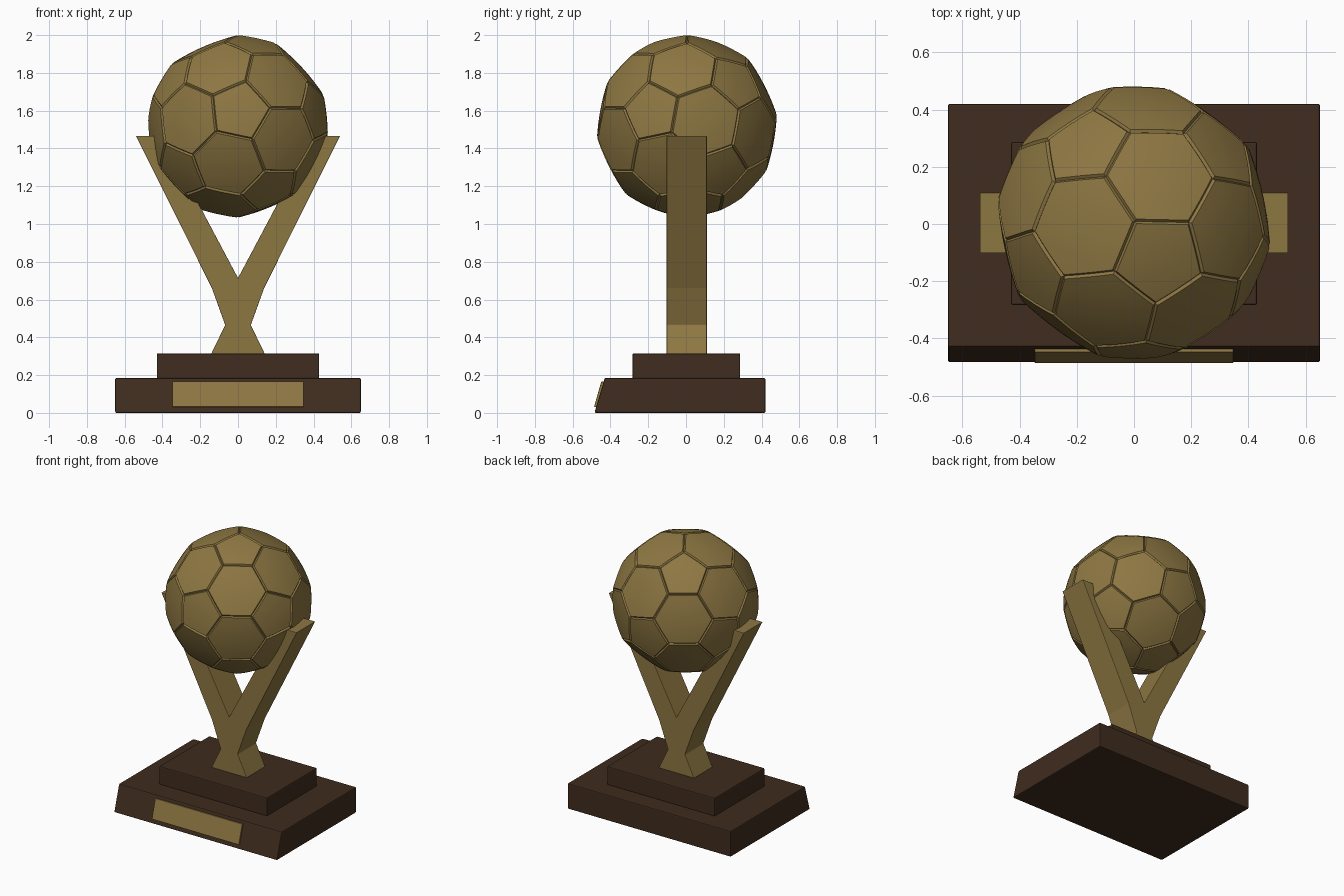
import bpy, bmesh, math
from mathutils import Vector

if "Cube" in bpy.data.objects:
    bpy.data.objects.remove(bpy.data.objects["Cube"])


def material(name, rgb):
    m = bpy.data.materials.new(name)
    m.diffuse_color = (*rgb, 1)
    m.use_nodes = True
    m.node_tree.nodes["Principled BSDF"].inputs["Base Color"].default_value = m.diffuse_color
    return m


gold = material("gold", (0.27, 0.185, 0.055))
wood = material("dark_wood", (0.05, 0.025, 0.013))


def finish(name, bm, mat, bevel=0.0):
    bmesh.ops.recalc_face_normals(bm, faces=bm.faces[:])
    me = bpy.data.meshes.new(name)
    bm.to_mesh(me)
    bm.free()
    ob = bpy.data.objects.new(name, me)
    bpy.context.collection.objects.link(ob)
    me.materials.append(mat)
    if bevel:
        mod = ob.modifiers.new("soft_edges", 'BEVEL')
        mod.width, mod.segments = bevel, 2
    return ob


def prism(name, points, place, offset, mat, bevel=0.0):
    """Extrude a 2D profile, mapped into space by place, along offset."""
    bm = bmesh.new()
    face = bm.faces.new([bm.verts.new(place(a, b)) for a, b in points])
    ext = bmesh.ops.extrude_face_region(bm, geom=[face])
    verts = [g for g in ext["geom"] if isinstance(g, bmesh.types.BMVert)]
    bmesh.ops.translate(bm, verts=verts, vec=offset)
    return finish(name, bm, mat, bevel)


# Lower base with a sloping front, and the upper step (profiles in y, z)
prism("lower_base", [(-0.485, 0), (0.42, 0), (0.42, 0.185), (-0.43, 0.185)],
      lambda y, z: (-0.65, y, z), (1.3, 0, 0), wood, 0.007)
prism("upper_base", [(-0.283, 0.18), (0.287, 0.18), (0.287, 0.315), (-0.283, 0.315)],
      lambda y, z: (-0.43, y, z), (0.86, 0, 0), wood, 0.007)

# Blank plate on the sloping front
prism("plaque", [(-0.487, 0.032), (-0.44, 0.025), (-0.41, 0.16), (-0.448, 0.167)],
      lambda y, z: (-0.347, y, z), (0.694, 0, 0), gold, 0.003)

# Y-shaped stand (half profile in x, z, mirrored)
half = [(0.143, 0.31), (0.068, 0.465), (0.138, 0.66), (0.54, 1.467), (0.40, 1.467)]
profile = half + [(0, 0.714)] + [(-x, z) for x, z in reversed(half)]
prism("y_stand", profile, lambda x, z: (x, -0.102, z), (0, 0.212, 0), gold, 0.003)

# Ball: icosahedron directions, turned so one seam corner points straight up
R = 0.474
pole = Vector((0.195, -0.279, 0.940)).normalized()
up = Vector((0, 0.02, 1))
e2 = (up - up.dot(pole) * pole).normalized()
e3 = pole.cross(e2)
ico = [pole]
for k in range(5):
    a = math.radians(72 * k)
    ico.append((pole + 2 * (math.cos(a) * e2 + math.sin(a) * e3)) / math.sqrt(5))
ico += [-v for v in ico]

# Cut the corners at a third of each edge to get the 32 panels
bm = bmesh.new()
for p in ico:
    for q in ico:
        if 0.4 < p.dot(q) < 0.5:
            bm.verts.new((2 * p + q).normalized() * R)
bmesh.ops.convex_hull(bm, input=bm.verts[:])
bmesh.ops.dissolve_limit(bm, angle_limit=math.radians(2),
                         verts=bm.verts[:], edges=bm.edges[:])
bm.normal_update()
planes = []
for f in bm.faces:
    c = f.calc_center_median()
    planes.append(c / c.length_squared)
bmesh.ops.poke(bm, faces=bm.faces[:])
bmesh.ops.subdivide_edges(bm, edges=bm.edges[:], cuts=3, use_grid_fill=True)
panels = [[] for _ in planes]
for f in bm.faces:
    c = f.calc_center_median()
    panels[max(range(len(planes)), key=lambda i: planes[i].dot(c))].append(f)

# Slight bulge, then raise every panel above the seams
for v in bm.verts:
    v.co = v.co.lerp(v.co.normalized() * R, 0.4)
bmesh.ops.recalc_face_normals(bm, faces=bm.faces[:])
bm.normal_update()
for faces in panels:
    bmesh.ops.inset_region(bm, faces=faces, thickness=0.006, depth=0.01,
                           use_even_offset=True, use_boundary=True)
ball = finish("ball", bm, gold)
ball.location = (0, 0.005, 1.517)
bpy.context.view_layer.objects.active = ball
ball.select_set(True)
bpy.ops.object.shade_smooth_by_angle(angle=math.radians(30))
